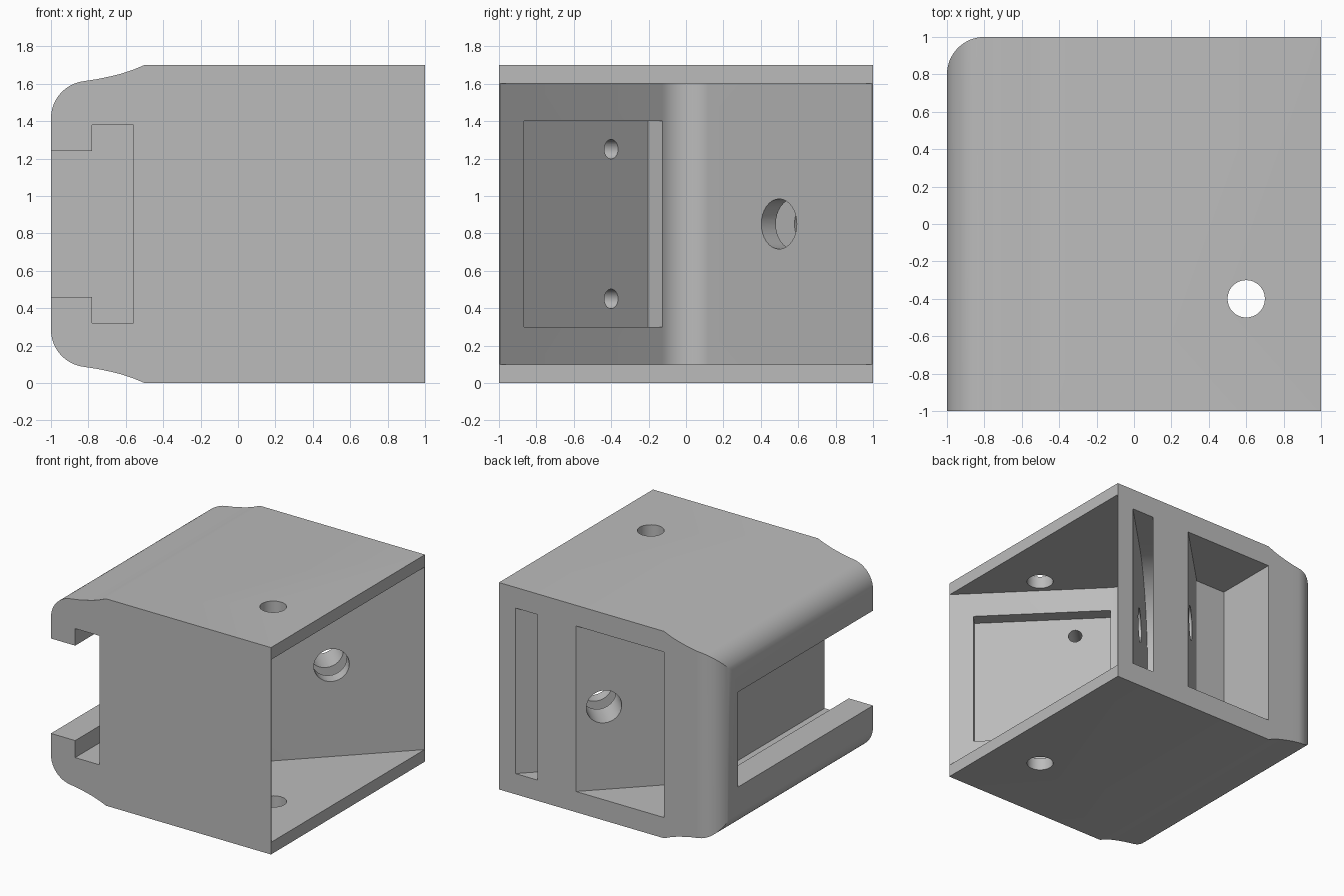
import bpy, bmesh
from math import sin, cos, radians
from mathutils import Vector

cube = bpy.data.objects.get("Cube")
if cube:
    bpy.data.objects.remove(cube, do_unlink=True)

X, Y, Z = Vector((1, 0, 0)), Vector((0, 1, 0)), Vector((0, 0, 1))
ALONG = (X + Y).normalized()      # along the rear wall of the V
ACROSS = (X - Y).normalized()     # along the front wall of the V
MID = 0.85                        # half of the body height

grey = bpy.data.materials.new("plain grey")
grey.use_nodes = True
grey.diffuse_color = (0.5, 0.5, 0.5, 1)
grey.node_tree.nodes["Principled BSDF"].inputs["Base Color"].default_value = (0.5, 0.5, 0.5, 1)


def arc(cx, cy, r, start, end, steps=16):
    angles = [radians(start + (end - start) * i / steps) for i in range(steps + 1)]
    return [(cx + r * cos(a), cy + r * sin(a)) for a in angles]


def prism(name, points, u, v, low, high, origin=Vector()):
    """Extrude a flat outline, drawn in directions u and v, along u x v."""
    n = u.cross(v)
    bm = bmesh.new()
    rings = [[bm.verts.new(origin + u * a + v * b + n * h) for a, b in points]
             for h in (low, high)]
    bm.faces.new(rings[0][::-1])
    bm.faces.new(rings[1])
    for i in range(len(points)):
        j = (i + 1) % len(points)
        bm.faces.new((rings[0][i], rings[0][j], rings[1][j], rings[1][i]))
    bmesh.ops.recalc_face_normals(bm, faces=bm.faces)
    mesh = bpy.data.meshes.new(name)
    bm.to_mesh(mesh)
    bm.free()
    mesh.materials.append(grey)
    obj = bpy.data.objects.new(name, mesh)
    bpy.context.collection.objects.link(obj)
    return obj


def box(a0, a1, b0, b1):
    return [(a0, b0), (a1, b0), (a1, b1), (a0, b1)]


def carve(cutter, operation='DIFFERENCE'):
    bpy.context.view_layer.objects.active = body
    mod = body.modifiers.new("carve", 'BOOLEAN')
    mod.operation = operation
    mod.solver = 'EXACT'
    mod.object = cutter
    bpy.ops.object.modifier_apply(modifier=mod.name)
    bpy.data.objects.remove(cutter, do_unlink=True)


# Body: side profile with rounded lips, mirrored about mid height
upper = [(1, 1.7), (-0.5, 1.7), (-0.56, 1.675), (-0.62, 1.655), (-0.68, 1.64),
         (-0.75, 1.625)] + arc(-0.8, 1.415, 0.2, 97, 180)
lower = [(x, 2 * MID - z) for x, z in reversed(upper)]
body = prism("clamp_block", upper + lower, X, Z, -1, 1)

# Rounded rear corner
plan = [(-1, -1.2), (1.2, -1.2), (1.2, 1)] + arc(-0.8, 0.8, 0.2, 90, 180)
plan[0] = (-1.0, -1.2)
carve(prism("plan_cutter", plan, X, Y, -0.2, 1.9), 'INTERSECT')

# V-shaped cavity with a rounded root
root = 0.005
r = 0.18
v_outline = [(1.3, root - 1.3), (1.3, 1.3 - root)] + arc(root + r * 2 ** 0.5, 0, r, 135, 225)
carve(prism("v_cutter", v_outline, X, Y, 0.1, 1.6))

# T-slot in the left-hand side, open at the front
t_outline = [(-1.2, MID - 0.39), (-0.78, MID - 0.39), (-0.78, MID - 0.53), (-0.56, MID - 0.53)]
t_outline += [(x, 2 * MID - z) for x, z in reversed(t_outline)]
carve(prism("t_slot_cutter", t_outline, X, Z, -0.75, 1.2))

# Wide pocket in the back
pocket = [(0.5, 1.2), (-0.5, 1.2), (-0.5, 0.47), (-0.23, 0.47)]
carve(prism("pocket_cutter", pocket, X, Y, 0.17, 1.53))

# Narrow diagonal slot with a round end, centred on the bolt hole
slot = [(1.0, 0.68), (1.0, -0.68)] + arc(0, 0, 0.68, 270, 90, 32)
carve(prism("slot_cutter", slot, ALONG, Z, 0.106, 0.247, Vector((0.5, 0.5, MID)))
      if ALONG.cross(Z).dot(-ACROSS) > 0 else
      prism("slot_cutter", slot, ALONG, Z, -0.247, -0.106, Vector((0.5, 0.5, MID))))

# Bolt hole through the rear wall of the V
circle = arc(0, 0, 1, 0, 348.75, 31)


def round_hole(radius, u, v, low, high, origin):
    pts = [(a * radius, b * radius) for a, b in circle]
    carve(prism("hole_cutter", pts, u, v, low, high, Vector(origin)))


round_hole(0.134, ALONG, Z, -0.6, 0.2, (0.5, 0.5, MID))
round_hole(0.134, ALONG, Z, -0.2, 0.2, (0.5, 0.5, MID))

# Shallow recess and two screw holes in the front wall of the V
carve(prism("recess_cutter", box(0.18, 1.23, 0.3, 1.4), ACROSS, Z, -0.2, 0.106))
for height in (0.45, 1.25):
    round_hole(0.052, ACROSS, Z, 0.0, 0.5, (0.325, -0.325, height))

# Vertical pin hole through both plates
round_hole(0.1, X, Y, -0.2, 1.9, (0.6, -0.4, 0))

# Smooth the rounded surfaces, keep hard edges
bpy.ops.object.select_all(action='DESELECT')
body.select_set(True)
bpy.context.view_layer.objects.active = body
bpy.ops.object.shade_smooth_by_angle(angle=radians(25))
